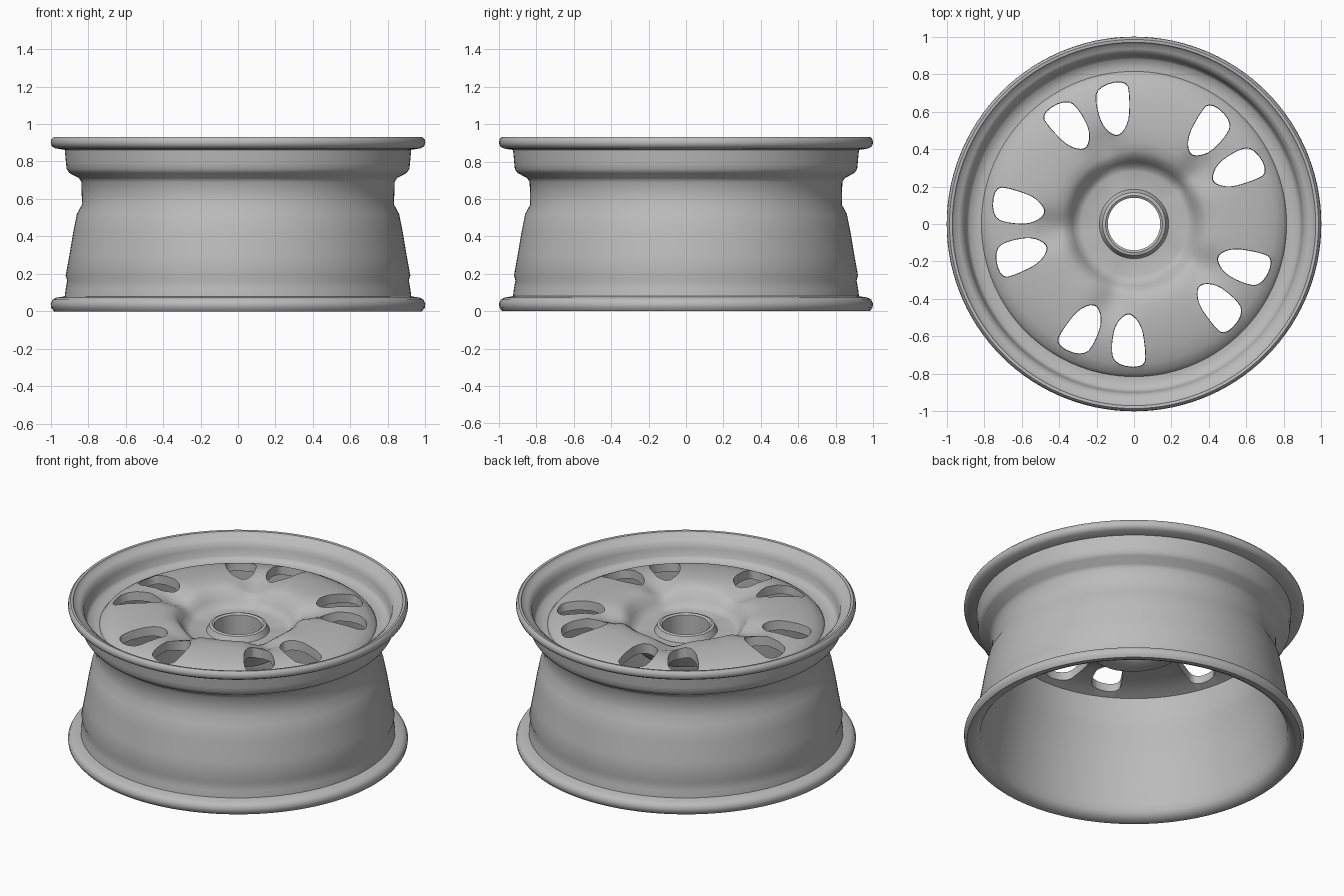
import bpy, bmesh
from math import cos, sin, pi, radians, exp

cube = bpy.data.objects.get("Cube")
if cube:
    bpy.data.objects.remove(cube, do_unlink=True)

metal = bpy.data.materials.new("grey_metal")
metal.use_nodes = True
GREY = (0.5, 0.5, 0.5, 1)
metal.diffuse_color = GREY
metal.node_tree.nodes["Principled BSDF"].inputs["Base Color"].default_value = GREY


def make_object(name, bm):
    bmesh.ops.recalc_face_normals(bm, faces=bm.faces)
    mesh = bpy.data.meshes.new(name)
    bm.to_mesh(mesh)
    bm.free()
    mesh.materials.append(metal)
    obj = bpy.data.objects.new(name, mesh)
    bpy.context.collection.objects.link(obj)
    return obj


def lathe(name, profile, steps=120, shift=None):
    """Spin a closed (radius, height) profile round z; shift moves heights."""
    bm = bmesh.new()
    rings = []
    for i in range(steps):
        a = 2 * pi * i / steps
        rings.append([bm.verts.new((r * cos(a), r * sin(a), z + (shift(r, a) if shift else 0)))
                      for r, z in profile])
    n = len(profile)
    for i in range(steps):
        p, q = rings[i], rings[(i + 1) % steps]
        for j in range(n):
            k = (j + 1) % n
            bm.faces.new((p[j], q[j], q[k], p[k]))
    return make_object(name, bm)


def round_corners(points, times=2):
    for _ in range(times):
        out = []
        for (a, b), (c, d) in zip(points, points[1:] + points[:1]):
            out += [(a * .75 + c * .25, b * .75 + d * .25), (a * .25 + c * .75, b * .25 + d * .75)]
        points = out
    return points


def smooth(obj, angle):
    bpy.ops.object.select_all(action='DESELECT')
    obj.select_set(True)
    bpy.context.view_layer.objects.active = obj
    bpy.ops.object.shade_smooth_by_angle(angle=radians(angle))


# Barrel with both lips: outside from top to bottom, then back up the inside
outside = [(.985, .93), (.997, .918), (1, .9), (.995, .882), (.975, .87), (.925, .862), (.918, .79),
           (.915, .76), (.9, .738), (.85, .712), (.836, .69), (.833, .57), (.86, .52), (.88, .42),
           (.9, .3), (.92, .19), (.912, .165), (.92, .12), (.925, .08), (.97, .073), (.99, .062),
           (1, .04), (.997, .018), (.982, 0)]
inside = [(.955, 0), (.925, .015), (.905, .04), (.897, .09), (.885, .18), (.86, .35), (.835, .48),
          (.812, .56), (.803, .62), (.802, .78), (.835, .778), (.88, .788), (.893, .805), (.9, .85),
          (.91, .885), (.935, .905), (.962, .912), (.97, .928)]
smooth(lathe("rim_barrel", outside + inside), 50)

# Thin crowned face with a sunken hub; it dips along each pair of openings
PAIR_AXES = [39.6 + 72 * k for k in range(5)]


def dip(r, a):
    near = min(abs((a - radians(p) + pi) % (2 * pi) - pi) for p in PAIR_AXES)
    return -.05 * exp(-(near / .22) ** 2) * exp(-((r - .43) / .1) ** 2)


top = [(.822, .77), (.8, .798), (.75, .825), (.67, .845), (.59, .856), (.51, .862), (.44, .86),
       (.39, .85), (.355, .825), (.33, .785), (.305, .75), (.28, .74), (.185, .74), (.168, .775),
       (.152, .78), (.14, .772)]
underside = [(.14, .64), (.16, .625), (.27, .625), (.295, .65), (.33, .71), (.37, .755), (.44, .79),
             (.51, .8), (.59, .797), (.67, .788), (.75, .77), (.822, .74)]
face = lathe("wheel_face", top + underside, shift=dip)

# Cutters for five mirrored pairs of teardrop openings (radius, degrees off the pair axis)
opening = round_corners([(.775, 19), (.76, 6), (.66, 3.5), (.53, 3.5), (.46, 11), (.53, 19), (.68, 20)])
bm = bmesh.new()
for axis in PAIR_AXES:
    for side in (-1, 1):
        loops = []
        for z, grow in ((.6, .9), (1, 1.02)):
            loop = []
            for r, off in opening:
                radius = .63 + (r - .63) * grow
                a = radians(axis + side * (11.5 + (off - 11.5) * grow))
                loop.append(bm.verts.new((radius * cos(a), radius * sin(a), z)))
            loops.append(loop)
        low, high = loops
        bm.faces.new(low)
        bm.faces.new(high)
        n = len(low)
        for j in range(n):
            k = (j + 1) % n
            bm.faces.new((low[j], low[k], high[k], high[j]))
cutter = make_object("opening_cutter", bm)
cutter.hide_render = True

cut = face.modifiers.new("openings", 'BOOLEAN')
cut.operation = 'DIFFERENCE'
cut.solver = 'EXACT'
cut.object = cutter
bpy.context.view_layer.objects.active = face
bpy.ops.object.modifier_apply(modifier=cut.name)
bpy.data.objects.remove(cutter, do_unlink=True)
smooth(face, 40)
